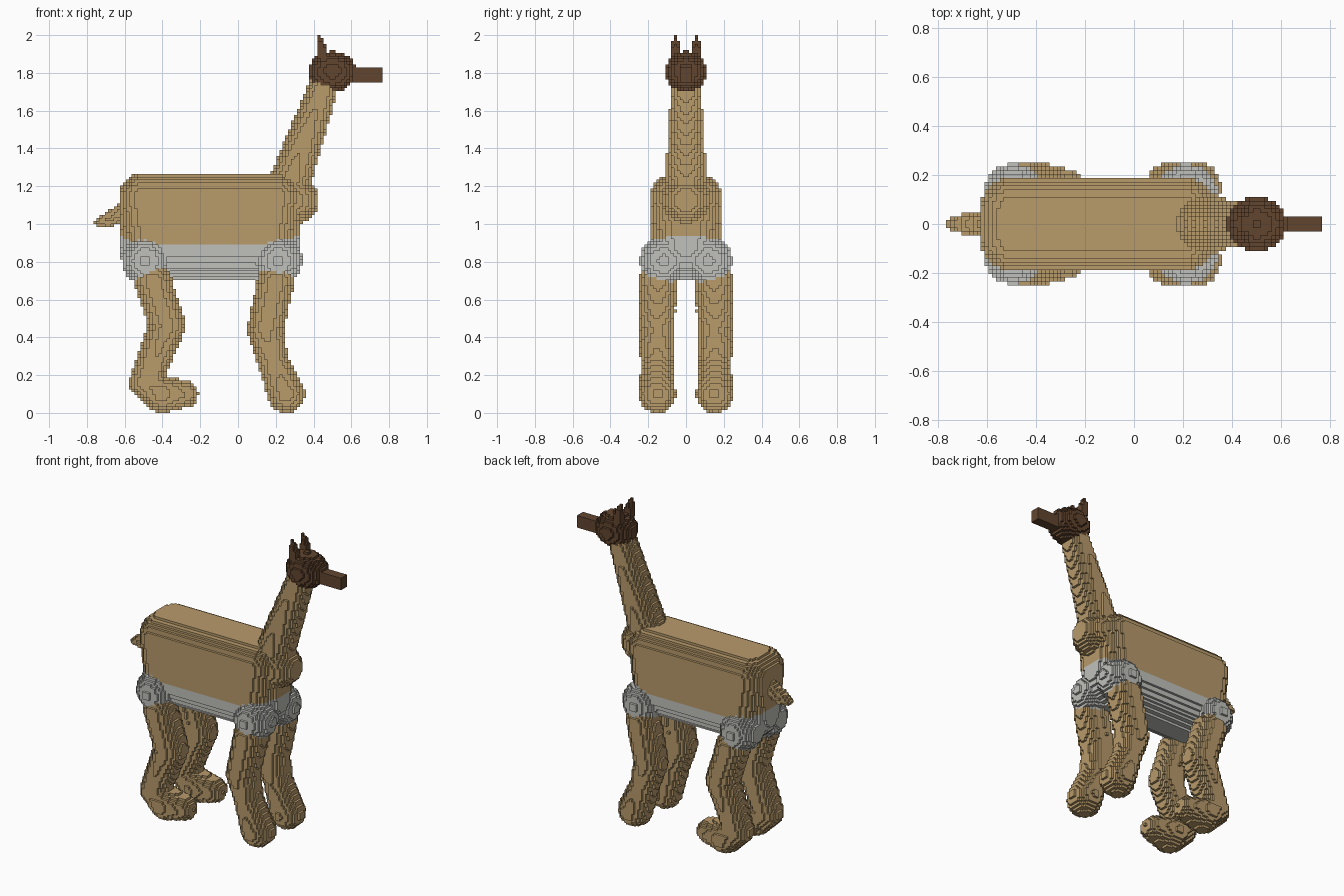
import bpy, bmesh, math
from mathutils import Vector

cube = bpy.data.objects.get("Cube")
if cube:
    bpy.data.objects.remove(cube, do_unlink=True)

H = 1 / 64          # block size
owner = {}          # block -> part name
parts = []


def material(name, rgb):
    m = bpy.data.materials.new(name)
    m.use_nodes = True
    m.diffuse_color = (*rgb, 1)
    bsdf = m.node_tree.nodes["Principled BSDF"]
    bsdf.inputs["Base Color"].default_value = (*rgb, 1)
    bsdf.inputs["Roughness"].default_value = 0.9
    return m


TAN = material("tan coat", (0.479, 0.328, 0.147))
GREY = material("pale grey belly", (0.527, 0.527, 0.500))
BROWN = material("dark brown face", (0.122, 0.060, 0.028))


def clamp(v):
    return max(0.0, min(1.0, v))


def fill(name, lo, hi, inside):
    """Claim every free block whose centre lies inside the shape."""
    if name not in parts:
        parts.append(name)
    rng = [range(math.floor(a / H), math.ceil(b / H)) for a, b in zip(lo, hi)]
    for i in rng[0]:
        for j in rng[1]:
            for k in rng[2]:
                if (i, j, k) not in owner and inside(
                        Vector(((i + .5) * H, (j + .5) * H, (k + .5) * H))):
                    owner[i, j, k] = name


def limb(name, points):
    """Chain of tapered round segments through (x, y, z, radius) points."""
    for p, q in zip(points, points[1:]):
        a, b, ra, rb = Vector(p[:3]), Vector(q[:3]), p[3], q[3]
        d = b - a

        def inside(v):
            t = clamp((v - a).dot(d) / d.length_squared)
            return (v - a - d * t).length <= ra + (rb - ra) * t
        r = max(ra, rb)
        fill(name, [min(u, w) - r for u, w in zip(a, b)],
             [max(u, w) + r for u, w in zip(a, b)], inside)


def ellipsoid(name, c, r):
    fill(name, [a - b for a, b in zip(c, r)], [a + b for a, b in zip(c, r)],
         lambda v: sum(((a - b) / s) ** 2 for a, b, s in zip(v, c, r)) <= 1)


def torso(v):
    """Rounded box whose corners get softer toward the belly."""
    r = 0.13 + 0.055 * clamp((1.14 - v.z) / 0.25)
    half = (0.48, 0.19, 0.285)
    q = [max(abs(a - c) - (s - r), 0)
         for a, c, s in zip(v, (-0.15, 0, 0.985), half)]
    return sum(e * e for e in q) <= r * r


# Head, snout and ears
ellipsoid("head", (0.5, 0, 1.807), (0.125, 0.108, 0.108))
fill("snout", (0.58, -0.04, 1.75), (0.76, 0.04, 1.84),
     lambda v: abs(v.y) < 0.039 and 1.757 < v.z < 1.833)
for side, s in (("left", 1), ("right", -1)):
    limb(side + "_ear", [(0.445, s * 0.055, 1.89, 0.03),
                         (0.445, s * 0.055, 1.94, 0.022),
                         (0.43, s * 0.055, 1.985, 0.013)])

# Hips, shoulders and legs
for side, s in (("left", 1), ("right", -1)):
    ellipsoid(side + "_shoulder", (0.215, s * 0.12, 0.805), (0.125,) * 3)
    ellipsoid(side + "_hip", (-0.49, s * 0.12, 0.805), (0.125,) * 3)
    y = s * 0.152
    limb(side + "_front_leg", [(0.20, y, 0.70, 0.098), (0.145, y, 0.44, 0.097),
                               (0.185, y, 0.28, 0.082), (0.255, y, 0.1, 0.1)])
    limb(side + "_back_leg", [(-0.45, y, 0.70, 0.098), (-0.375, y, 0.46, 0.097),
                              (-0.49, y, 0.16, 0.085), (-0.40, y, 0.1, 0.1),
                              (-0.285, y, 0.1, 0.075)])

# Torso, chest, neck and tail
fill("body", (-0.65, -0.2, 0.69), (0.35, 0.2, 1.28), torso)
ellipsoid("chest", (0.305, 0, 1.125), (0.125,) * 3)
limb("neck", [(0.27, 0, 1.21, 0.112), (0.47, 0, 1.78, 0.075)])
limb("tail", [(-0.60, 0, 1.075, 0.043), (-0.69, 0, 1.02, 0.04),
              (-0.735, 0, 1.01, 0.025)])


def paint(name, c):
    """Material slot: 0 tan, 1 grey, 2 brown."""
    if name in ("head", "snout") or name.endswith("_ear"):
        return 2
    if name.endswith(("_hip", "_shoulder")):
        return 1
    if name == "body":
        rise = 0.05 * clamp((abs(c.x + 0.15) - 0.40) / 0.06)
        return int(c.z < 0.885 + rise)
    return 0


# Build the outer skin of each part from its exposed block sides
DIRS = [(ax, sg) for ax in range(3) for sg in (0, 1)]
skins = {n: (bmesh.new(), {}) for n in parts}
for cell, name in owner.items():
    bm, verts = skins[name]
    centre = Vector([(e + 0.5) * H for e in cell])
    for ax, sg in DIRS:
        near = list(cell)
        near[ax] += 1 if sg else -1
        if tuple(near) in owner:
            continue
        corners = []
        for du, dv in ((0, 0), (1, 0), (1, 1), (0, 1)):
            p = list(cell)
            p[ax] += sg
            p[(ax + 1) % 3] += du
            p[(ax + 2) % 3] += dv
            p = tuple(p)
            if p not in verts:
                verts[p] = bm.verts.new([e * H for e in p])
            corners.append(verts[p])
        face = bm.faces.new(corners if sg else corners[::-1])
        face.material_index = paint(name, centre)

for name, (bm, verts) in skins.items():
    if bm.faces:
        mesh = bpy.data.meshes.new(name)
        bm.to_mesh(mesh)
        for m in (TAN, GREY, BROWN):
            mesh.materials.append(m)
        bpy.context.collection.objects.link(bpy.data.objects.new(name, mesh))
    bm.free()
